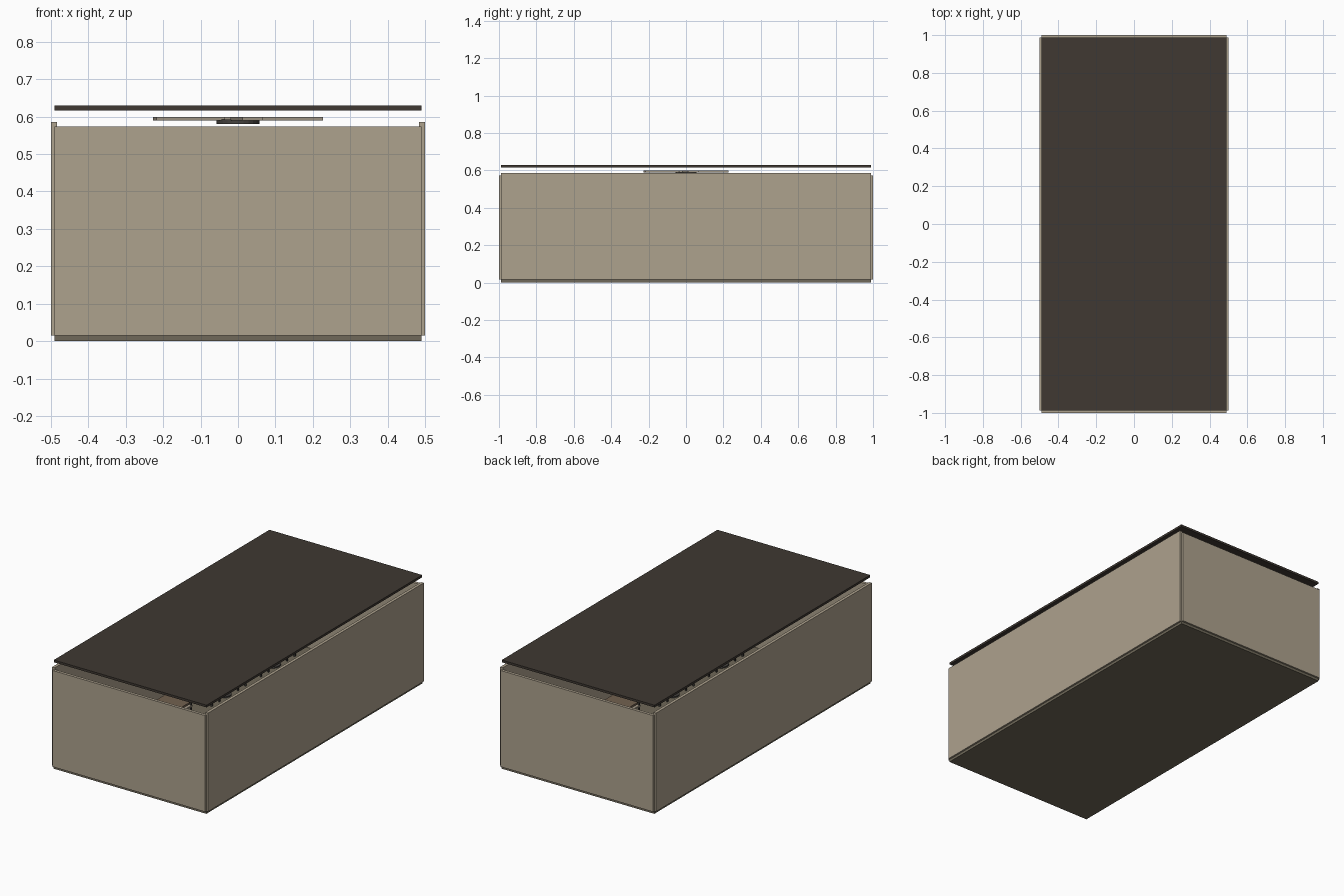
import bpy, bmesh, math
from mathutils import Matrix, Vector

if "Cube" in bpy.data.objects:
    bpy.data.objects.remove(bpy.data.objects["Cube"])


def material(name, rgb):
    m = bpy.data.materials.new(name)
    m.diffuse_color = (*rgb, 1)
    m.use_nodes = True
    m.node_tree.nodes["Principled BSDF"].inputs["Base Color"].default_value = m.diffuse_color
    return m


WALL = material("warm plaster", (0.42, 0.36, 0.27))
CEILING = material("dark brown ceiling", (0.05, 0.04, 0.032))
FLOOR = material("grey brown floor", (0.16, 0.14, 0.10))
WOOD = material("brown wood", (0.17, 0.12, 0.08))
METAL = material("dark metal", (0.06, 0.055, 0.05))
BLADE = material("fan blade", (0.36, 0.31, 0.24))


def build(name, boxes, mat, cylinders=()):
    """boxes: (x0,x1,y0,y1,z0,z1); cylinders: (x,y,radius,z0,z1)"""
    bm = bmesh.new()
    for x0, x1, y0, y1, z0, z1 in boxes:
        mt = Matrix.Translation(((x0 + x1) / 2, (y0 + y1) / 2, (z0 + z1) / 2))
        mt = mt @ Matrix.Diagonal((x1 - x0, y1 - y0, z1 - z0, 1))
        bmesh.ops.create_cube(bm, size=1, matrix=mt)
    for x, y, r, z0, z1 in cylinders:
        bmesh.ops.create_cone(bm, cap_ends=True, segments=24, radius1=r, radius2=r,
                              depth=z1 - z0, matrix=Matrix.Translation((x, y, (z0 + z1) / 2)))
    me = bpy.data.meshes.new(name)
    bm.to_mesh(me)
    bm.free()
    me.materials.append(mat)
    ob = bpy.data.objects.new(name, me)
    bpy.context.collection.objects.link(ob)
    return ob


# Room shell: floor, four walls, floating ceiling
build("floor", [(-.49, .49, -.99, .99, 0, .015)], FLOOR)
build("ceiling", [(-.49, .49, -.988, .988, .616, .629)], CEILING)
for s, side in ((-1, "left"), (1, "right")):
    a, b = sorted((s * .483, s * .5))
    build(side + "_wall", [(a, b, -.988, .988, .015, .586)], WALL)
for s, side in ((-1, "front"), (1, "back")):
    a, b = sorted((s * .983, s * 1.0))
    build(side + "_wall", [(-.49, .49, a, b, .015, .573)], WALL)

# Ceiling fan
build("fan_hub", [], METAL, [(0, 0, .057, .58, .592)])
for i in range(4):
    blade = build("fan_blade", [(.04, .226, -.028, .028, .589, .599)], BLADE)
    blade.rotation_euler.z = math.radians(10 + 90 * i)

# Tables with chairs in two rows
for sx in (-1, 1):
    for y in (-.7, -.25, .25, .7):
        x = sx * .27
        build("table", [(x - .08, x + .08, y - .08, y + .08, .14, .152)], WOOD)
        build("table_leg", [], METAL, [(x, y, .012, .02, .14), (x, y, .045, .015, .022)])
        for sy in (-1, 1):
            c = y + sy * .12
            back = c + sy * .035
            seat = [(x - .04, x + .04, c - .04, c + .04, .085, .095),
                    (x - .04, x + .04, back - .005, back + .005, .13, .18)]
            legs = [(x + u * .035 - .004, x + u * .035 + .004,
                     c + v * .035 - .004, c + v * .035 + .004, .015,
                     .18 if v == sy else .085)
                    for u in (-1, 1) for v in (-1, 1)]
            build("chair_seat", seat, BLADE)
            build("chair_legs", legs, METAL)
